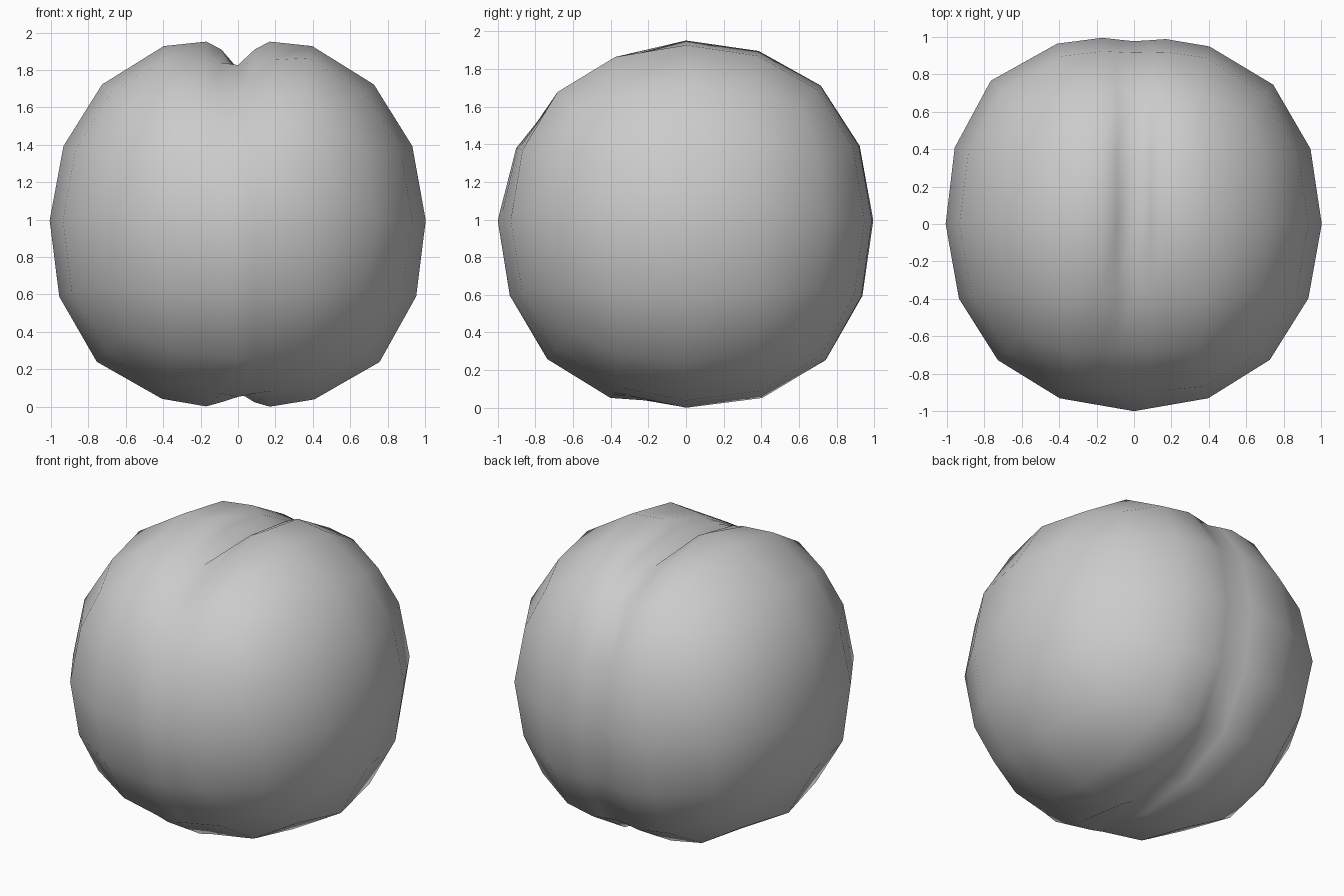
import bpy, bmesh, math
from mathutils import Vector

if "Cube" in bpy.data.objects:
    bpy.data.objects.remove(bpy.data.objects["Cube"])

# rounded body: subdivided cube, 16 facets around
bpy.ops.mesh.primitive_cube_add(size=2)
body = bpy.context.object
body.name = "fruit_body"
mod = body.modifiers.new("round", 'SUBSURF')
mod.levels = 2
bpy.ops.object.modifier_apply(modifier=mod.name)

bm = bmesh.new()
bm.from_mesh(body.data)
r = max(v.co.x for v in bm.verts)
bmesh.ops.scale(bm, vec=(1 / r,) * 3, verts=bm.verts)

# uneven fullness: (direction, amount)
BUMPS = [((-1, 1, 0), .05), ((1, 1, 0), .02), ((-.9, -.4, -.6), .015),
         ((-1, 0, -1), .03), ((1, 0, -1), .04),
         ((.4, .75, .55), .02), ((-.4, .75, .55), .02),
         ((.35, .65, -.7), .045), ((-.35, .65, -.7), .045),
         ((0, -.7, -.7), .01)]
for v in bm.verts:
    d = v.co.normalized()
    v.co += d * sum(a * max(0, d.dot(Vector(b).normalized())) ** 8 for b, a in BUMPS)

# extra loops beside the cleft
LIP, INNER = 0.17, 0.09
for x in (-LIP, -INNER, INNER, LIP):
    bmesh.ops.bisect_plane(bm, geom=bm.verts[:] + bm.edges[:] + bm.faces[:],
                           plane_co=(x, 0, 0), plane_no=(1, 0, 0))

# inward push of centre, inner loop and lip, by angle: 0 top, 90 back, 180 bottom
CLEFT = {-90: (0, 0, 0), -67.5: (.03, .02, .015), -45: (.08, .06, .04),
         -22.5: (.11, .08, .05), 0: (.23, .07, .015), 22.5: (.14, .06, .01),
         45: (.06, .03, .005), 67.5: (.035, .018, .003), 90: (.033, .014, -.004),
         112.5: (.037, .017, -.003), 135: (.05, .027, .002),
         157.5: (.10, .045, -.005), 180: (.09, .025, -.008), 202.5: (-.005, 0, 0),
         225: (-.005, 0, 0), 247.5: (0, 0, 0), 270: (0, 0, 0)}


def push(angle, col):
    lo = math.floor(angle / 22.5) * 22.5
    t = (angle - lo) / 22.5
    a, b = CLEFT[lo], CLEFT[min(lo + 22.5, 270)]
    return a[col] * (1 - t) + b[col] * t


for v in bm.verts:
    ax = abs(v.co.x)
    if ax > LIP + 0.01:
        continue
    angle = math.degrees(math.atan2(v.co.y, v.co.z))
    if angle < -90:
        angle += 360
    col = 0 if ax < 0.01 else 1 if ax < INNER + 0.01 else 2
    v.co -= Vector((0, v.co.y, v.co.z)).normalized() * push(angle, col)

# stand on the ground
low = min(v.co.z for v in bm.verts)
bmesh.ops.translate(bm, vec=(0, 0, -low), verts=bm.verts)
bmesh.ops.recalc_face_normals(bm, faces=bm.faces)
bm.to_mesh(body.data)
bm.free()
bpy.ops.object.shade_smooth()
